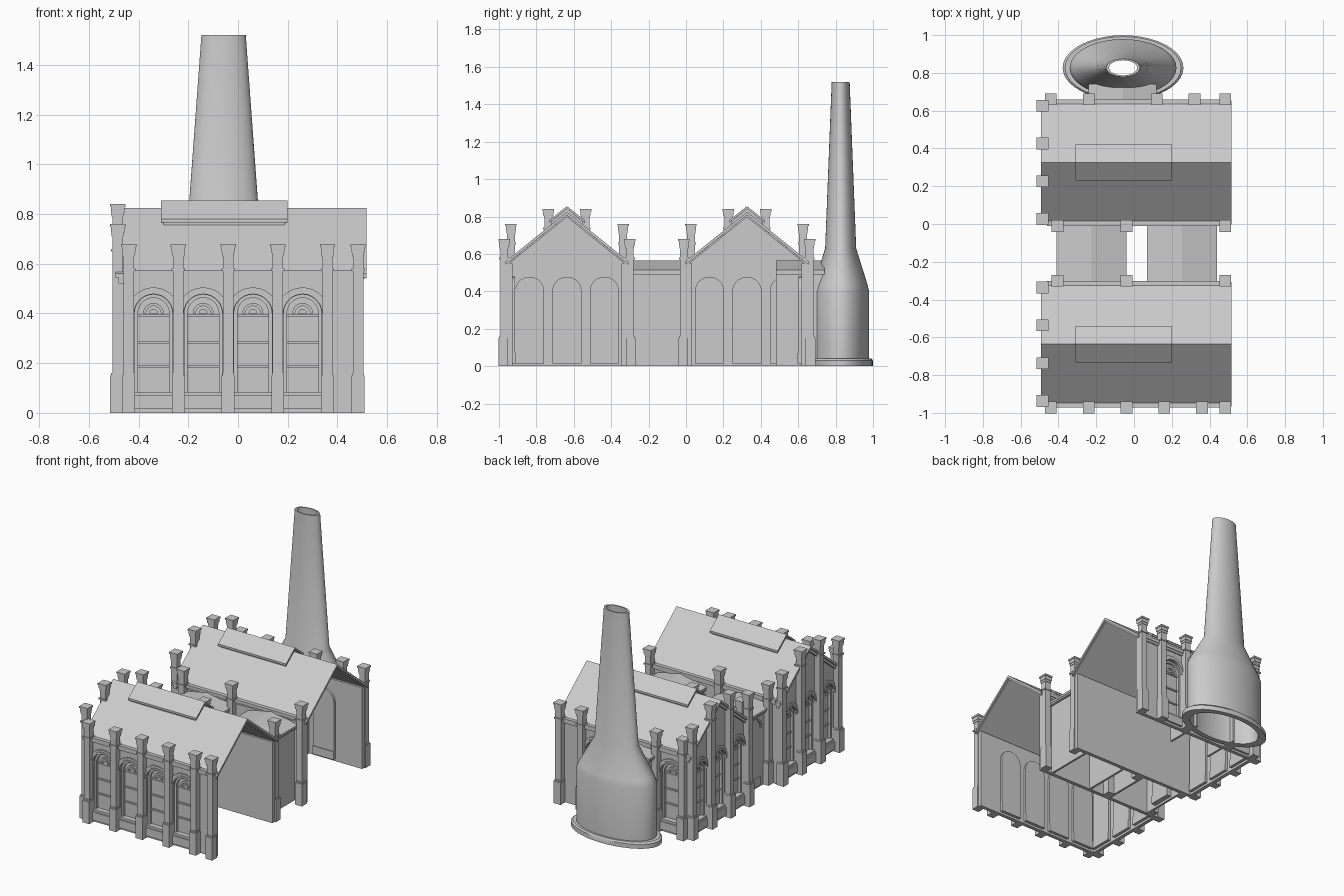
import bpy, bmesh, math
from mathutils import Vector

if "Cube" in bpy.data.objects:
    bpy.data.objects.remove(bpy.data.objects["Cube"])

stone = bpy.data.materials.new("stone_grey")
stone.use_nodes = True
GREY = (0.6, 0.6, 0.6, 1)
stone.diffuse_color = GREY
stone.node_tree.nodes["Principled BSDF"].inputs["Base Color"].default_value = GREY


def finish(name, bm):
    bmesh.ops.recalc_face_normals(bm, faces=bm.faces)
    mesh = bpy.data.meshes.new(name)
    bm.to_mesh(mesh)
    bm.free()
    mesh.materials.append(stone)
    ob = bpy.data.objects.new(name, mesh)
    bpy.context.collection.objects.link(ob)
    return ob


def build(name, frame, solids):
    """Extrude flat outlines (u, z), with optional holes, from depth d0 to d1."""
    origin, u_dir, out = (Vector(v) for v in frame)
    bm = bmesh.new()
    for outline, holes, d0, d1 in solids:
        edges = []
        for loop in [outline] + holes:
            vs = [bm.verts.new(origin + u_dir * u + out * d0 + Vector((0, 0, z))) for u, z in loop]
            edges += [bm.edges.new((a, b)) for a, b in zip(vs, vs[1:] + vs[:1])]
        res = bmesh.ops.triangle_fill(bm, edges=edges, use_beauty=True)
        faces = [g for g in res["geom"] if isinstance(g, bmesh.types.BMFace)]
        ext = bmesh.ops.extrude_face_region(bm, geom=faces, use_keep_orig=True)
        moved = [g for g in ext["geom"] if isinstance(g, bmesh.types.BMVert)]
        bmesh.ops.translate(bm, verts=moved, vec=out * (d1 - d0))
    return finish(name, bm)


def rect(u0, u1, z0, z1):
    return [(u0, z0), (u1, z0), (u1, z1), (u0, z1)]


def arc(c, z, r, steps=14):
    return [(c + r * math.cos(math.pi * i / steps), z + r * math.sin(math.pi * i / steps))
            for i in range(steps + 1)]


def arch(c, r, z0, spring):
    return [(c - r, z0), (c + r, z0)] + arc(c, spring, r)


def half_ring(c, z, r0, r1):
    return arc(c, z, r1) + arc(c, z, r0)[::-1]


def chevron(mid, half, eave, ridge, thick):
    top = [(mid - half, eave), (mid, ridge), (mid + half, eave)]
    return top + [(u, z - thick) for u, z in reversed(top)]


SPRING = 0.4


def window(name, frame, c):
    parts = [
        (arch(c, 0.075, 0.07, SPRING), [], -0.04, -0.03),
        (arch(c, 0.078, 0.07, SPRING), [arch(c, 0.063, 0.085, SPRING)], -0.04, -0.012),
        (half_ring(c, SPRING, 0.078, 0.09), [], -0.01, 0.014),
        (half_ring(c, SPRING, 0.09, 0.105), [], -0.01, 0.008),
        (half_ring(c, SPRING, 0.03, 0.042), [], -0.032, -0.02),
        (arc(c, SPRING, 0.018), [], -0.032, -0.02),
        (rect(c - 0.078, c + 0.078, 0.015, 0.07), [], -0.045, 0.014),
        (rect(c - 0.075, c + 0.075, 0.07, 0.085), [], -0.04, 0.005),
    ]
    for z in (0.185, 0.285, 0.393):
        parts.append((rect(c - 0.065, c + 0.065, z - 0.005, z + 0.005), [], -0.032, -0.022))
    build(name, frame, parts)


def pilaster(name, frame, c, top):
    def block(half, z0, z1, d0, d1):
        return (rect(c - half, c + half, z0, z1), [], d0, d1)
    build(name, frame, [
        block(0.021, 0, top - 0.05, -0.002, 0.04),
        block(0.026, 0, 0.15, -0.002, 0.05),
        block(0.023, 0.15, 0.16, -0.002, 0.045),
        block(0.027, top - 0.11, top - 0.1, -0.008, 0.046),
        block(0.024, top - 0.05, top - 0.035, -0.005, 0.043),
        block(0.027, top - 0.035, top - 0.012, -0.008, 0.046),
        block(0.031, top - 0.012, top, -0.012, 0.05),
    ])


def wall(name, frame, outline, windows, thick=0.025):
    holes = [arch(c, 0.076, 0.04, SPRING) for c in windows]
    build(name + "_wall", frame, [(outline, holes, -thick, 0)])
    for c in windows:
        window(name + "_window", frame, c)


EAVE, RIDGE = 0.56, 0.825
ACROSS = ((0, 0, 0), (0, 1, 0), (-1, 0, 0))    # profiles in y-z, extruded along -x
LENGTHWAYS = ((0, 0, 0), (1, 0, 0), (0, 1, 0))  # profiles in x-z, extruded along y


def hall(name, y0, y1, faces):
    """Gabled hall, open at its left end; faces = (y, outward, windows, pilasters)."""
    mid, half = (y0 + y1) / 2, (y1 - y0) / 2
    # long walls with pilasters and cornices
    for y, sign, windows, posts in faces:
        frame = ((0, y, 0), (1, 0, 0), (0, sign, 0))
        wall(name + "_long", frame, rect(-0.46, 0.5, 0, 0.55), windows)
        build(name + "_cornice", frame, [(rect(-0.46, 0.5, 0.553, 0.575), [], -0.01, 0.018),
                                         (rect(-0.46, 0.5, 0.54, 0.553), [], -0.01, 0.009)])
        for x in posts:
            pilaster(name + "_long_pilaster", frame, x, 0.68)
    # gable end
    frame = ((-0.465, 0, 0), (0, 1, 0), (-1, 0, 0))
    gable = rect(y0 + 0.01, y1 - 0.01, 0, EAVE - 0.015)
    gable.insert(3, (mid, RIDGE - 0.02))
    wall(name + "_gable", frame, gable, [mid + d for d in (-0.2, 0, 0.2)])
    build(name + "_gable_trim", frame, [(chevron(mid, half, EAVE - 0.015, RIDGE - 0.015, 0.025), [], -0.005, 0.016)])
    for d, top in ((-0.3, 0.76), (-0.1, 0.84), (0.1, 0.84), (0.3, 0.76)):
        pilaster(name + "_gable_pilaster", frame, mid + d, top)
    # roof and raised ridge vent
    build(name + "_roof", ACROSS, [(chevron(mid, half, EAVE, RIDGE, 0.018), [], -0.517, 0.492),
                                   (chevron(mid, half - 0.008, EAVE - 0.012, RIDGE - 0.018, 0.01), [], -0.508, 0.48)])
    build(name + "_ridge_vent", ACROSS, [(chevron(mid, 0.096, 0.78, 0.855, 0.014), [], -0.2, 0.31),
                                         (chevron(mid, 0.085, 0.772, 0.842, 0.03), [], -0.19, 0.3)])


hall("front_hall", -0.965, -0.308, [
    (-0.953, -1, [-0.34, -0.14, 0.06, 0.26], [-0.44, -0.24, -0.04, 0.16, 0.36, 0.483]),
    (-0.32, 1, [], [-0.405, -0.04, 0.483])])
hall("rear_hall", -0.003, 0.655, [
    (0.008, -1, [], [-0.405, -0.04, 0.483]),
    (0.642, 1, [-0.34, 0.22], [-0.44, -0.24, 0.12, 0.32, 0.483])])


def passage(name, x0, x1, y0, y1):
    mid, half = (x0 + x1) / 2, (x1 - x0) / 2
    build(name + "_roof", LENGTHWAYS, [(chevron(mid, half, 0.515, 0.565, 0.015), [], y0, y1)])
    walls = []
    for s in (-1, 1):
        for inset, width, z0, z1 in ((0.02, 0.015, 0, 0.505), (0.005, 0.02, 0.49, 0.51)):
            a, b = mid + s * (half - inset), mid + s * (half - inset - width)
            walls.append((rect(min(a, b), max(a, b), z0, z1), [], y0, y1))
    build(name + "_walls", LENGTHWAYS, walls)


passage("right_passage", -0.41, -0.04, -0.325, 0.012)
passage("left_passage", 0.07, 0.44, -0.325, 0.012)
passage("flue_passage", -0.24, 0.12, 0.48, 0.74)
window("passage_window", ((-0.385, 0, 0), (0, 1, 0), (-1, 0, 0)), -0.155)

# hollow oval chimney: (half depth, height), outside upward then inside downward
profile = [(0.172, 0), (0.172, 0.03), (0.165, 0.04), (0.152, 0.04), (0.152, 0.4), (0.142, 0.44), (0.083, 0.63),
           (0.048, 1.52), (0.04, 1.52), (0.073, 0.63), (0.13, 0.44), (0.14, 0.4), (0.14, 0)]
SIDES = 40
bm = bmesh.new()
rings = []
for r, z in profile:
    rings.append([bm.verts.new((-0.058 + 1.86 * r * math.cos(math.tau * i / SIDES),
                                0.827 + r * math.sin(math.tau * i / SIDES), z)) for i in range(SIDES)])
for a, b in zip(rings, rings[1:] + rings[:1]):
    for i in range(SIDES):
        j = (i + 1) % SIDES
        bm.faces.new((a[i], a[j], b[j], b[i]))
chimney = finish("chimney", bm)
bpy.ops.object.select_all(action="DESELECT")
chimney.select_set(True)
bpy.context.view_layer.objects.active = chimney
bpy.ops.object.shade_smooth_by_angle(angle=math.radians(35))
